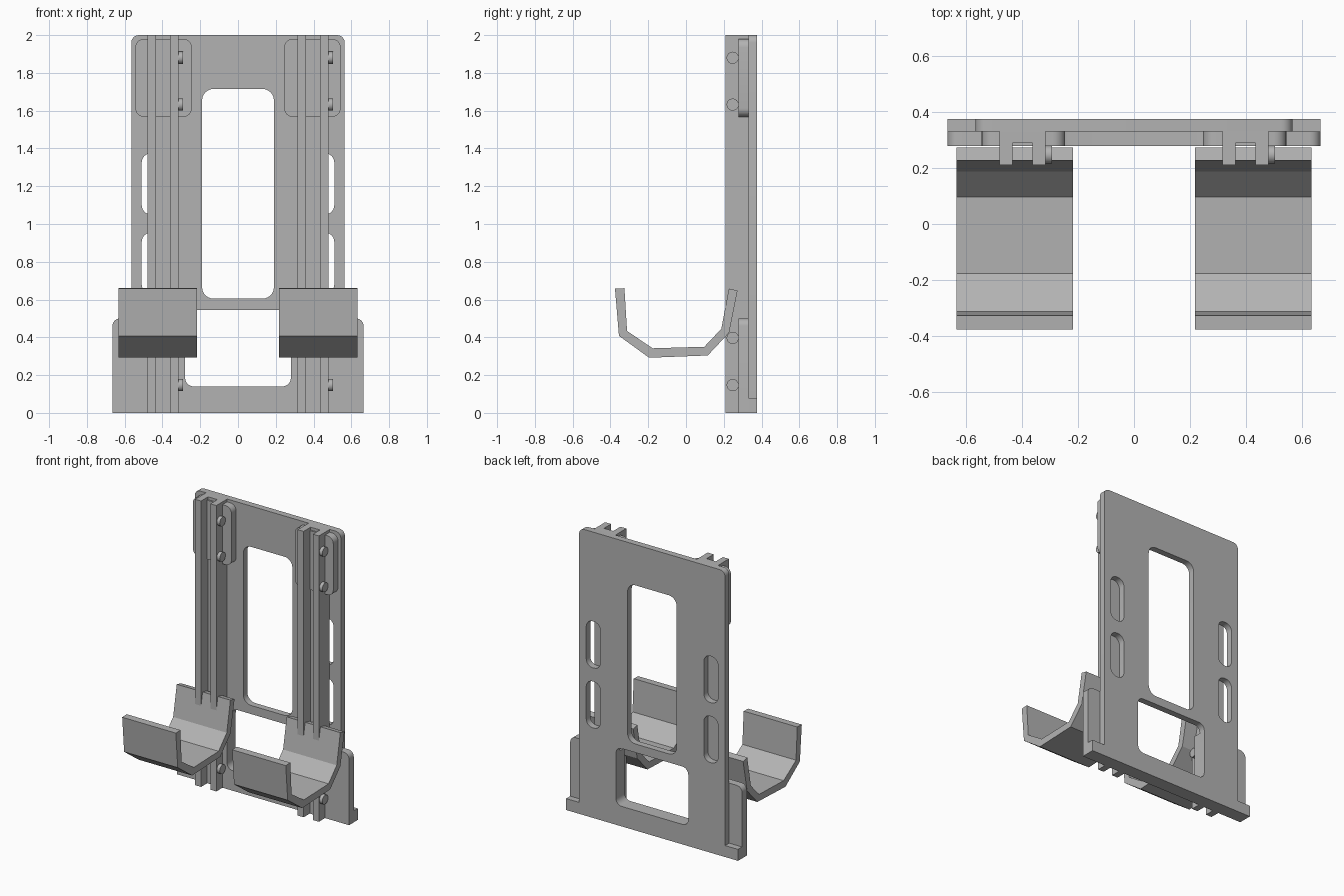
import bpy, math
from mathutils import Vector, Matrix

if "Cube" in bpy.data.objects:
    bpy.data.objects.remove(bpy.data.objects["Cube"])

grey = bpy.data.materials.new("mid_grey")
grey.diffuse_color = (0.45, 0.45, 0.45, 1)
grey.use_nodes = True
grey.node_tree.nodes["Principled BSDF"].inputs["Base Color"].default_value = grey.diffuse_color


def rounded(corners, steps=6):
    """Round each (x, z, radius) corner of a closed outline."""
    out = []
    n = len(corners)
    for i, (x, z, r) in enumerate(corners):
        p = Vector((x, z))
        if r == 0:
            out.append(p)
            continue
        a = (Vector(corners[i - 1][:2]) - p).normalized() * r
        b = (Vector(corners[(i + 1) % n][:2]) - p).normalized() * r
        for k in range(steps + 1):
            t = k / steps * math.pi / 2
            out.append(p + a * (1 - math.sin(t)) + b * (1 - math.cos(t)))
    return out


def rect(x0, x1, z0, z1, r=0):
    return rounded([(x0, z0, r), (x1, z0, r), (x1, z1, r), (x0, z1, r)])


def extruded(name, loops, a, b, axis="y"):
    """Fill outlines (inner loops become holes), extruded from a to b along an axis."""
    cu = bpy.data.curves.new(name, "CURVE")
    cu.dimensions = "2D"
    cu.fill_mode = "BOTH"
    cu.extrude = (b - a) / 2
    for loop in loops:
        s = cu.splines.new("POLY")
        s.points.add(len(loop) - 1)
        for pt, co in zip(s.points, loop):
            pt.co = (co[0], co[1], 0, 1)
        s.use_cyclic_u = True
    ob = bpy.data.objects.new(name, cu)
    bpy.context.collection.objects.link(ob)
    mid = (a + b) / 2
    if axis == "y":      # outline is (x, z)
        m = Matrix(((1, 0, 0, 0), (0, 0, -1, mid), (0, 1, 0, 0), (0, 0, 0, 1)))
    elif axis == "x":    # outline is (y, z)
        m = Matrix(((0, 0, 1, mid), (1, 0, 0, 0), (0, 1, 0, 0), (0, 0, 0, 1)))
    else:                # outline is (x, y)
        m = Matrix.Translation((0, 0, mid))
    bpy.ops.object.select_all(action="DESELECT")
    bpy.context.view_layer.objects.active = ob
    ob.select_set(True)
    bpy.ops.object.convert(target="MESH")
    ob = bpy.context.object
    ob.data.transform(m)
    ob.data.materials.clear()
    ob.data.materials.append(grey)
    bpy.ops.object.shade_smooth_by_angle(angle=math.radians(30))
    return ob


# Back plate with wider foot, two windows and four side slots
W, F = 0.565, 0.665
outline = rounded([(-F, 0, 0), (F, 0, 0), (F, 0.08, 0), (W, 0.08, 0),
                   (W, 2, 0.04), (-W, 2, 0.04), (-W, 0.08, 0), (-F, 0.08, 0)])
holes = [rect(-0.19, 0.19, 0.605, 1.715, 0.06), rect(-0.28, 0.28, 0.14, 0.545, 0.045)]
for s in (-1, 1):
    for z in (0.63, 1.05):
        x0, x1 = sorted((s * 0.40, s * 0.51))
        holes.append(rect(x0, x1, z, z + 0.325, 0.05))
extruded("back_plate", [outline] + holes, 0.33, 0.375)

# U-shaped lower front plate with side ears
extruded("lower_front_plate", [rounded([
    (-F, 0, 0), (F, 0, 0), (F, 0.5, 0.04), (0.28, 0.5, 0), (0.28, 0.14, 0.045),
    (-0.28, 0.14, 0.045), (-0.28, 0.5, 0), (-F, 0.5, 0.04)])], 0.278, 0.33)

# Hook cross-section
hook = [(-0.376, 0.658), (-0.355, 0.408), (-0.195, 0.292), (0.115, 0.304),
        (0.228, 0.424), (0.273, 0.648), (0.227, 0.658), (0.187, 0.445),
        (0.097, 0.35), (-0.176, 0.342), (-0.312, 0.433), (-0.326, 0.66)]

for side, s in (("left", -1), ("right", 1)):
    # Upper corner pad
    x0, x1 = sorted((s * 0.245, s * 0.543))
    extruded(side + "_pad", [rect(x0, x1, 1.567, 1.98, 0.045)], 0.278, 0.33)
    # Twin-rib rail
    c = s * 0.397
    rail = [(-0.082, 0.33), (-0.082, 0.21), (-0.036, 0.21), (-0.036, 0.288),
            (0.036, 0.288), (0.036, 0.21), (0.082, 0.21), (0.082, 0.33)]
    extruded(side + "_rail", [[(c + x, y) for x, y in rail]], 0, 2, "z")
    # Hook cradle
    x0, x1 = sorted((s * 0.218, s * 0.633))
    extruded(side + "_hook", [hook], x0, x1, "x")
    # Pin heads on the right flank of each rail
    for z in (0.147, 0.397, 1.632, 1.88):
        disc = [(0.247 + 0.032 * math.cos(k * math.pi / 12),
                 z + 0.032 * math.sin(k * math.pi / 12)) for k in range(24)]
        extruded(side + "_pin", [disc], c + 0.08, c + 0.105, "x")
